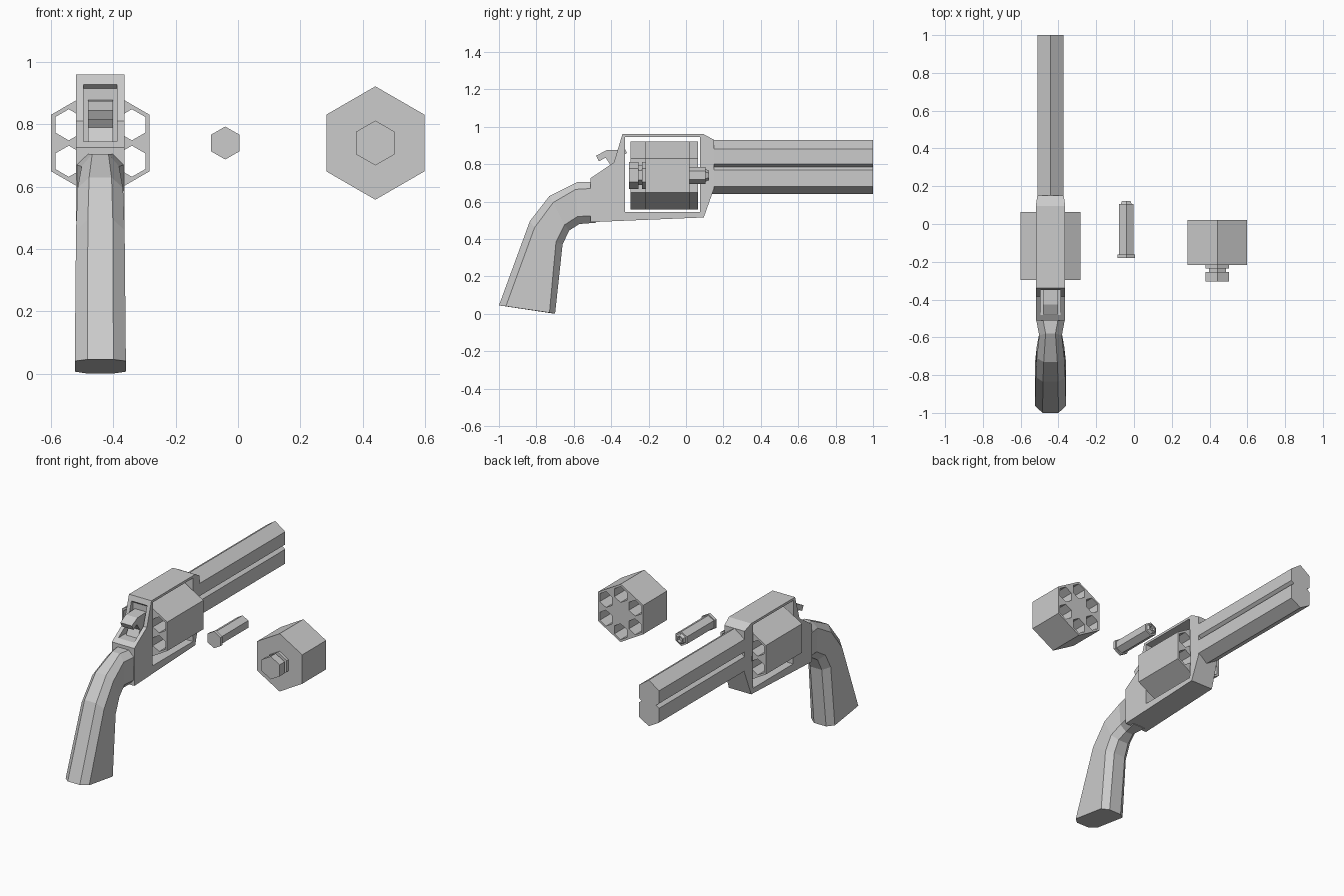
import bpy, bmesh, math

if "Cube" in bpy.data.objects:
    bpy.data.objects.remove(bpy.data.objects["Cube"])

CX, LX, AZ = -0.442, 0.441, 0.74      # gun centre, loader centre, axis height


def finish(name, bm):
    bmesh.ops.recalc_face_normals(bm, faces=bm.faces)
    me = bpy.data.meshes.new(name)
    bm.to_mesh(me)
    bm.free()
    ob = bpy.data.objects.new(name, me)
    bpy.context.collection.objects.link(ob)
    return ob


def loft(name, rings):
    """Skin a list of equal-length closed rings and cap both ends."""
    bm = bmesh.new()
    vs = [[bm.verts.new(p) for p in r] for r in rings]
    n = len(vs[0])
    for a, b in zip(vs, vs[1:]):
        for i in range(n):
            j = (i + 1) % n
            bm.faces.new((a[i], a[j], b[j], b[i]))
    bm.faces.new(vs[0])
    bm.faces.new(vs[-1][::-1])
    return finish(name, bm)


def slab(name, profile, half):
    """Side profile (y, z) extruded across the gun; half may vary with y."""
    w = half if callable(half) else (lambda y: half)
    return loft(name, [[(CX + s * w(y), y, z) for y, z in profile] for s in (-1, 1)])


def hexrod(name, x, z, steps):
    """Six-sided turned part along y from (y, radius) steps, point up."""
    return loft(name, [[(x + r * math.sin(k * math.pi / 3), y,
                         z + r * math.cos(k * math.pi / 3)) for k in range(6)]
                       for y, r in steps])


def cut(ob, cutters):
    for c in cutters:
        m = ob.modifiers.new("cut", 'BOOLEAN')
        m.operation, m.solver, m.object = 'DIFFERENCE', 'EXACT', c
    dg = bpy.context.evaluated_depsgraph_get()
    dg.update()
    me = bpy.data.meshes.new_from_object(ob.evaluated_get(dg))
    ob.modifiers.clear()
    ob.data = me
    for c in cutters:
        bpy.data.objects.remove(c)


def chambers(x, y0, y1):
    return [hexrod("chamber_cutter", x + 0.117 * math.sin(k * math.pi / 3),
                   AZ + 0.117 * math.cos(k * math.pi / 3), [(y0, 0.05), (y1, 0.05)])
            for k in range(6)]


# Frame with cylinder window and hammer slot
frame = slab("frame", [(-0.34, 0.96), (0.095, 0.96), (0.15, 0.93), (0.15, 0.67),
                       (0.095, 0.515), (-0.51, 0.49), (-0.51, 0.725), (-0.385, 0.81)],
             lambda y: 0.07 if y > 0.14 else 0.078)
cut(frame, [
    slab("window_cutter", [(-0.325, 0.545), (0.075, 0.545), (0.075, 0.945), (-0.325, 0.945)], 0.2),
    slab("slot_cutter", [(-0.56, 0.745), (-0.335, 0.745), (-0.335, 0.915), (-0.36, 0.937),
                         (-0.56, 0.937)], 0.054)])

# Barrel: two stacked hexagons with a side groove
half = [(0.07, 0.88), (0.07, 0.80), (0.05, 0.785), (0.07, 0.77), (0.07, 0.68)]
section = [(0, 0.93)] + half + [(0, 0.64)] + [(-x, z) for x, z in reversed(half)]
loft("barrel", [[(CX + x, y, z) for x, z in section] for y in (0.13, 1.0)])

# Hammer with spur
slab("hammer", [(-0.48, 0.845), (-0.425, 0.875), (-0.325, 0.878), (-0.315, 0.86),
                (-0.345, 0.84), (-0.345, 0.73), (-0.43, 0.73), (-0.40, 0.79),
                (-0.43, 0.835), (-0.465, 0.815)], 0.04)

# Grip stations: back edge, back bevel, front bevel, front edge (y, z), then half widths
stations = [
    ((-0.505, 0.705), (-0.505, 0.67), (-0.49, 0.525), (-0.48, 0.487), 0.04, 0.076),
    ((-0.58, 0.705), (-0.59, 0.665), (-0.58, 0.52), (-0.57, 0.48), 0.026, 0.060),
    ((-0.73, 0.63), (-0.71, 0.595), (-0.65, 0.475), (-0.625, 0.445), 0.036, 0.073),
    ((-0.835, 0.495), (-0.81, 0.46), (-0.695, 0.385), (-0.66, 0.37), 0.04, 0.078),
    ((-1.0, 0.045), (-0.963, 0.04), (-0.73, 0.006), (-0.70, 0.0), 0.042, 0.082)]
rings = []
for a, b, c, d, we, ws in stations:
    side = [(we, a), (ws, b), (ws, c), (we, d)]
    rings.append([(CX + w, *p) for w, p in side] + [(CX - w, *p) for w, p in reversed(side)])
loft("grip", rings)

# Cylinder inside the frame
cylinder = hexrod("cylinder", CX, AZ, [(-0.297, 0.182), (0.063, 0.182)])
cut(cylinder, chambers(CX, -0.4, 0.2))

# Loose loader with chambers at the far end and a stepped knob
loader = hexrod("loader_body", LX, AZ, [(-0.217, 0.182), (0.02, 0.182)])
cut(loader, chambers(LX, -0.2, 0.1))
hexrod("loader_knob", LX, AZ, [(-0.305, 0.072), (-0.255, 0.072), (-0.255, 0.052), (-0.235, 0.052),
                               (-0.235, 0.072), (-0.215, 0.072)])

# Cartridge with rim and hollow stepped nose
hexrod("cartridge", -0.041, AZ, [(-0.18, 0.053), (-0.162, 0.053), (-0.162, 0.045), (0.105, 0.045),
                                 (0.105, 0.034), (0.122, 0.026), (0.122, 0.018), (0.10, 0.018)])
